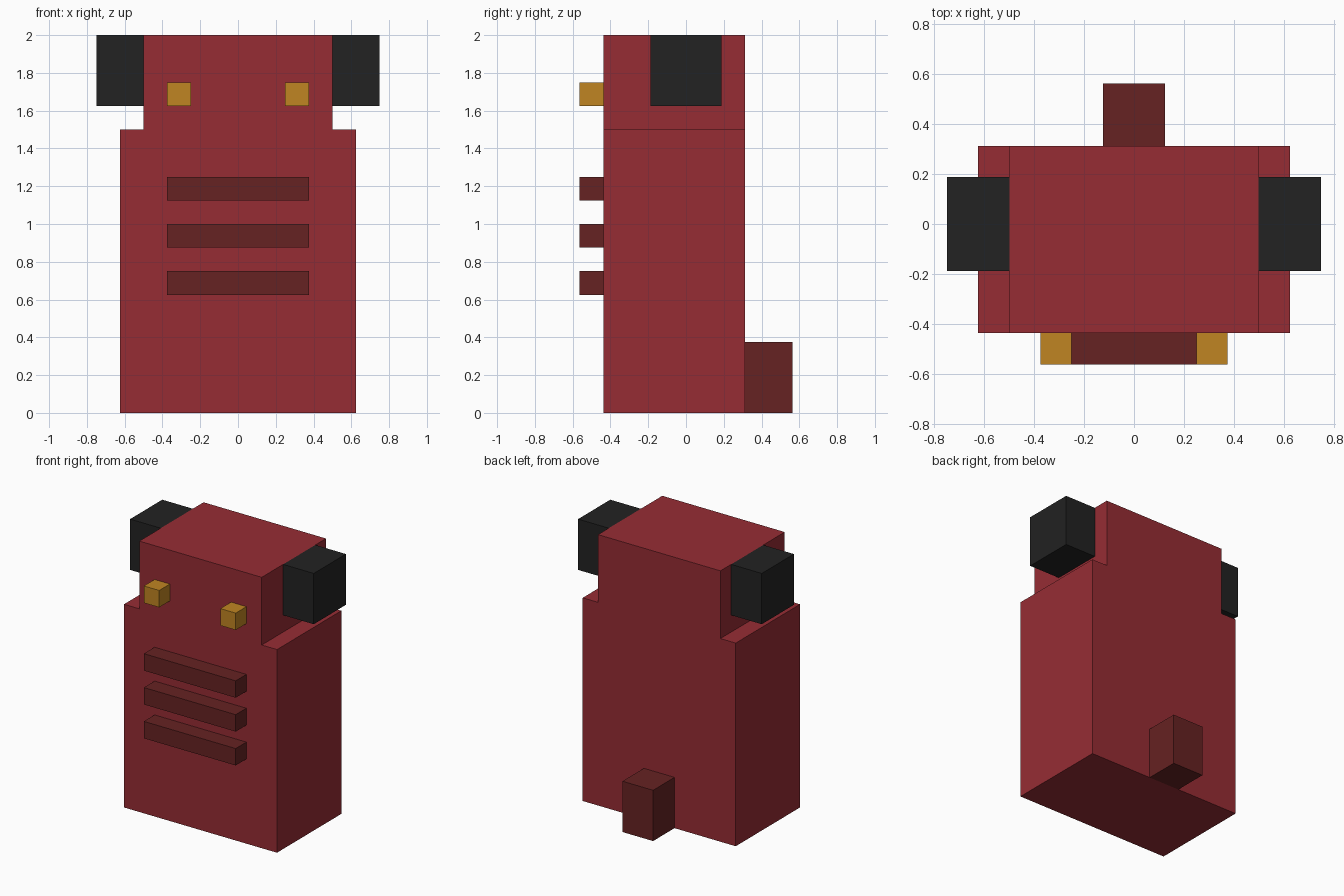
import bpy
import bmesh
from mathutils import Vector

cube = bpy.data.objects.get("Cube")
if cube:
    bpy.data.objects.remove(cube, do_unlink=True)


def srgb(r, g, b):
    """Convert 8-bit display values to linear colour."""
    def lin(c):
        c /= 255
        return c / 12.92 if c <= 0.04045 else ((c + 0.055) / 1.055) ** 2.4
    return (lin(r), lin(g), lin(b), 1.0)


def make_material(name, color):
    mat = bpy.data.materials.new(name)
    mat.use_nodes = True
    mat.diffuse_color = color
    for node in mat.node_tree.nodes:
        if node.type == 'BSDF_PRINCIPLED':
            node.inputs["Base Color"].default_value = color
    return mat


red = make_material("red", srgb(150, 44, 52))
dark_red = make_material("dark_red", srgb(102, 34, 34))
charcoal = make_material("charcoal", srgb(34, 34, 34))
amber = make_material("amber", srgb(192, 133, 34))


def finish(name, bm, mat):
    bmesh.ops.recalc_face_normals(bm, faces=bm.faces)
    mesh = bpy.data.meshes.new(name)
    bm.to_mesh(mesh)
    bm.free()
    mesh.materials.append(mat)
    obj = bpy.data.objects.new(name, mesh)
    bpy.context.collection.objects.link(obj)
    return obj


def box(name, low, high, mat):
    low, high = Vector(low), Vector(high)
    bm = bmesh.new()
    bmesh.ops.create_cube(bm, size=1)
    bmesh.ops.scale(bm, vec=high - low, verts=bm.verts)
    bmesh.ops.translate(bm, vec=(low + high) / 2, verts=bm.verts)
    return finish(name, bm, mat)


def mirrored_boxes(name, low, high, mat):
    """Left box on +x and its twin on -x."""
    box("left_" + name, low, high, mat)
    box("right_" + name, (-high[0], low[1], low[2]), (-low[0], high[1], high[2]), mat)


FRONT, BACK = -0.4375, 0.3125
FACE = FRONT - 0.125

# Body and narrower head: one stepped profile extruded front to back
half = [(0.625, 0), (0.625, 1.5), (0.5, 1.5), (0.5, 2)]
profile = half + [(-x, z) for x, z in reversed(half)]
bm = bmesh.new()
face = bm.faces.new([bm.verts.new((x, FRONT, z)) for x, z in profile])
extruded = bmesh.ops.extrude_face_region(bm, geom=[face], use_keep_orig=True)
moved = [v for v in extruded["geom"] if isinstance(v, bmesh.types.BMVert)]
bmesh.ops.translate(bm, vec=(0, BACK - FRONT, 0), verts=moved)
finish("body_and_head", bm, red)

# Ears and eyes
mirrored_boxes("ear", (0.5, -0.1875, 1.625), (0.75, 0.1875, 2), charcoal)
mirrored_boxes("eye", (0.25, FACE, 1.625), (0.375, FRONT, 1.75), amber)

# Chest bars
for i, part in enumerate(("lower", "middle", "upper")):
    z = 0.625 + i * 0.25
    box(part + "_chest_bar", (-0.375, FACE, z), (0.375, FRONT, z + 0.125), dark_red)

# Tail block
box("tail", (-0.125, BACK, 0), (0.125, BACK + 0.25, 0.375), dark_red)
